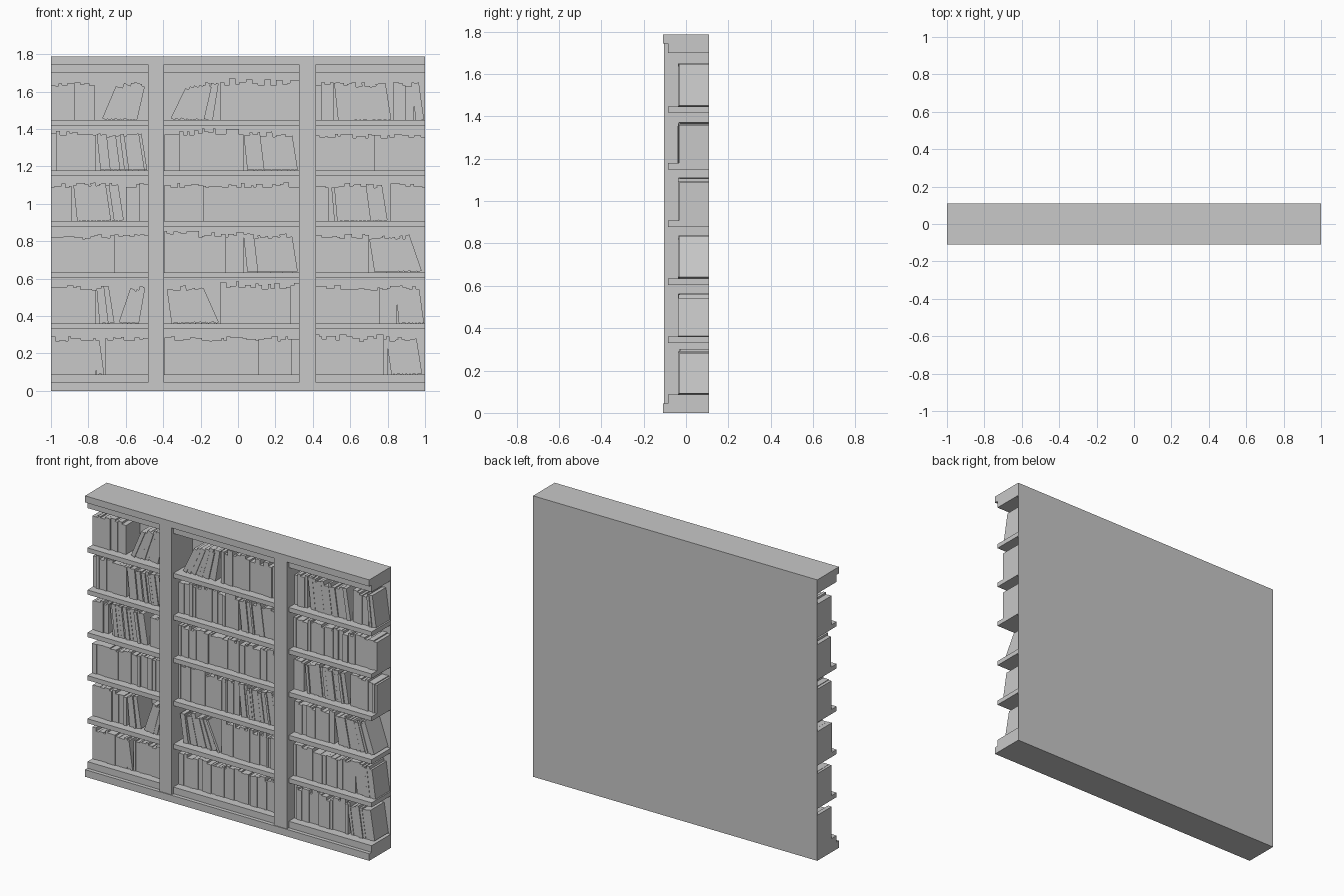
import bpy, bmesh, math, random
from mathutils import Matrix, Vector

if "Cube" in bpy.data.objects:
    bpy.data.objects.remove(bpy.data.objects["Cube"])

random.seed(7)
grey = bpy.data.materials.new("light_grey")
grey.diffuse_color = (0.58, 0.58, 0.58, 1)
grey.use_nodes = True
grey.node_tree.nodes["Principled BSDF"].inputs["Base Color"].default_value = grey.diffuse_color
BACK = 0.109


def add_box(bm, x0, x1, y0, y1, z0, z1, matrix=Matrix()):
    m = (matrix @ Matrix.Translation(((x0 + x1) / 2, (y0 + y1) / 2, (z0 + z1) / 2))
         @ Matrix.Diagonal((x1 - x0, y1 - y0, z1 - z0, 1)))
    bmesh.ops.create_cube(bm, size=1, matrix=m)


def finish(bm, name):
    me = bpy.data.meshes.new(name)
    bm.to_mesh(me)
    bm.free()
    me.materials.append(grey)
    ob = bpy.data.objects.new(name, me)
    bpy.context.collection.objects.link(ob)
    return ob


def box(name, *dims):
    bm = bmesh.new()
    add_box(bm, *dims)
    return finish(bm, name)


def extrusion(name, profile):
    """Extrude a (y, z) profile along the full width."""
    bm = bmesh.new()
    f = bm.faces.new([bm.verts.new((-1, y, z)) for y, z in profile])
    r = bmesh.ops.extrude_face_region(bm, geom=[f])
    bmesh.ops.translate(bm, vec=(2, 0, 0),
                        verts=[v for v in r["geom"] if isinstance(v, bmesh.types.BMVert)])
    bmesh.ops.recalc_face_normals(bm, faces=bm.faces)
    return finish(bm, name)


# Case: stepped plinth and cornice, back panel, posts, shelves
extrusion("plinth", [(-BACK, 0), (BACK, 0), (BACK, .087), (-.085, .087), (-.085, .045), (-BACK, .045)])
extrusion("cornice", [(-.085, 1.70), (BACK, 1.70), (BACK, 1.787), (-BACK, 1.787),
                      (-BACK, 1.745), (-.085, 1.745)])
box("back_panel", -1, 1, BACK - .003, BACK, .08, 1.71)
for side, x0, x1 in (("left", -.48, -.395), ("right", .327, .417)):
    box(side + "_post", x0, x1, -.104, BACK, .045, 1.745)
shelf_tops = [.087, .36, .634, .908, 1.179, 1.447]
for i, z in enumerate(shelf_tops[1:]):
    box(f"shelf_{i + 1}", -1, 1, -.085, BACK, z - .029, z)


def book_run(bm, z, x0, x1, a0=0, a1=0, h0=.178, h1=.205):
    """Fill x0..x1 on a shelf with books; lean goes from a0 to a1 degrees (+ = top to the right)."""
    n = max(1, round((x1 - x0) / .0235))
    ws = [random.choice((.6, .8, 1, 1.3, 1.6)) for _ in range(n)]
    k = (x1 - x0) / sum(ws)
    x = x0
    for i, w in enumerate(ws):
        pitch = w * k
        a = math.radians(a0 + (a1 - a0) * i / max(1, n - 1))
        width = pitch * math.cos(a)
        h = random.uniform(h0, h1)
        front = random.uniform(-.039, -.028)
        # pivot on the corner that rests on the shelf
        px = x + pitch if a > 0 else x
        m = Matrix.Translation((px, 0, z)) @ Matrix.Rotation(a, 4, 'Y')
        lo, hi = (-width, 0) if a > 0 else (0, width)
        add_box(bm, lo, hi, front, BACK - .002, 0, h, m)
        x += pitch


# Book runs per shelf, bottom to top: (x start, x end, lean start, lean end, min height, max height)
T = (.185, .225)
rows = [
    [(-1, -.76), (-.755, -.715, -8, -8), (-.71, -.482),
     (-.393, .325), (.417, .80, 0, 0, .175, .215), (.82, .985, -8, -9)],
    [(-1, -.76), (-.74, -.66, -5, -9), (-.64, -.53, 19, 10),
     (-.355, -.10, -8, -24), (-.095, .325, 0, 0, *T), (.417, .85), (.86, .995, -5, -8)],
    [(-1, -.482), (-.393, .03, 0, 0, *T), (.05, .32, -6, -9),
     (.417, .70), (.73, .985, -9, -19)],
    [(-1, -.89), (-.86, -.61, -6, -9), (-.60, -.482),
     (-.393, .325), (.417, .485), (.515, .80, -5, -9), (.815, 1)],
    [(-1, -.76, 0, 0, .185, .21), (-.735, -.485, -6, -9),
     (-.393, .03, 0, 0, *T), (.05, .32, -6, -9), (.417, 1, 0, 0, .172, .195)],
    [(-1, -.765), (-.73, -.54, 23, 13), (-.365, -.135, 26, 9),
     (-.095, .325, 0, 0, *T), (.417, .51), (.535, .82, -6, -9), (.83, .94), (.95, .995, -6, -8)],
]
for i, (z, runs) in enumerate(zip(shelf_tops, rows)):
    bm = bmesh.new()
    for run in runs:
        book_run(bm, z, *run)
    finish(bm, f"books_row_{i + 1}")
